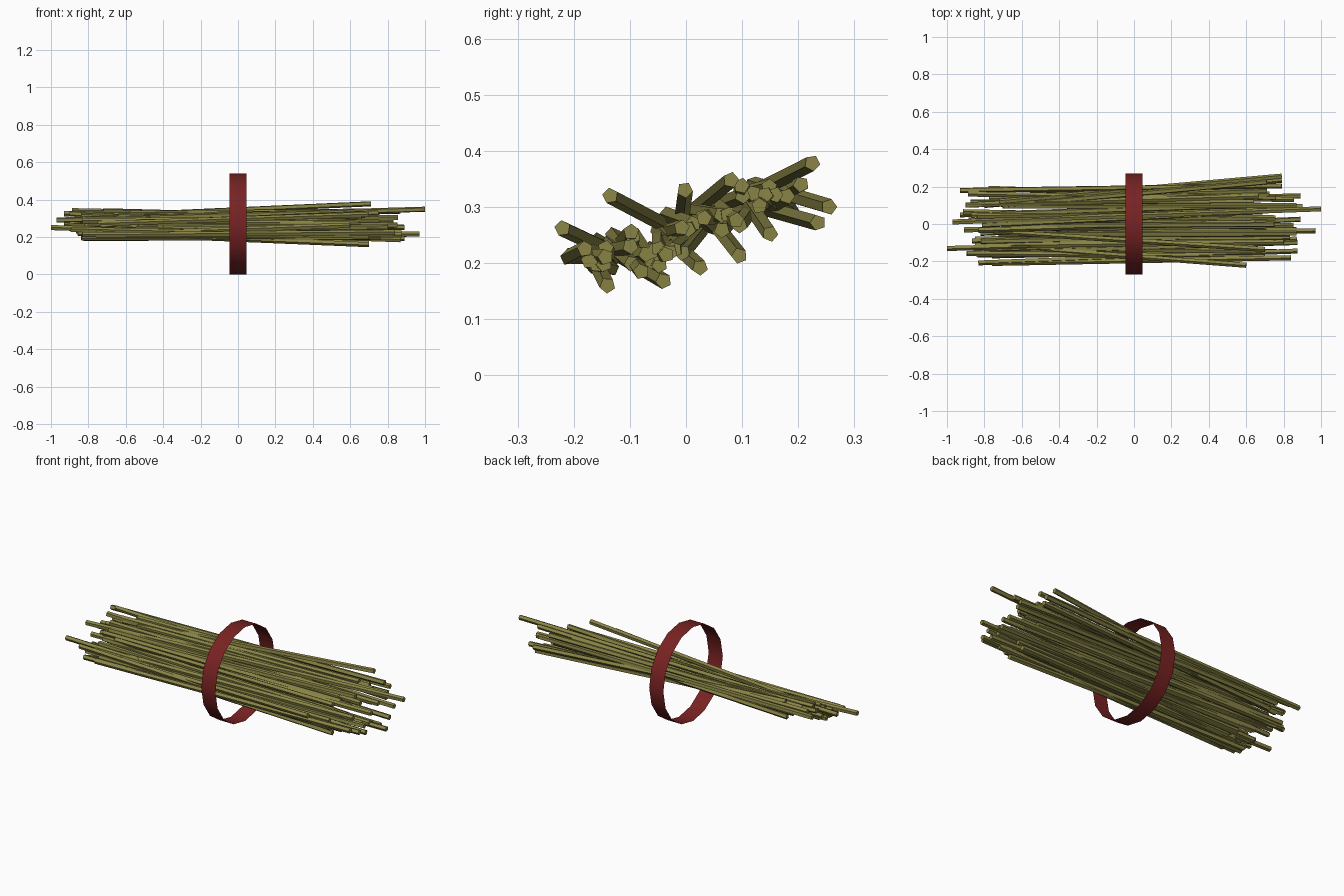
import bpy, bmesh, math, random
from mathutils import Vector, Matrix

if "Cube" in bpy.data.objects:
    bpy.data.objects.remove(bpy.data.objects["Cube"])

random.seed(7)


def material(name, color):
    m = bpy.data.materials.new(name)
    m.diffuse_color = (*color, 1)
    m.use_nodes = True
    m.node_tree.nodes["Principled BSDF"].inputs["Base Color"].default_value = m.diffuse_color
    return m


def add_object(name, bm, mat):
    me = bpy.data.meshes.new(name)
    bm.to_mesh(me)
    bm.free()
    me.materials.append(mat)
    ob = bpy.data.objects.new(name, me)
    bpy.context.collection.objects.link(ob)
    return ob


def add_stick(bm, a, b, r=0.0145):
    a, b = Vector(a), Vector(b)
    d = b - a
    rot = d.to_track_quat('Z', 'Y').to_matrix().to_4x4()
    spin = Matrix.Rotation(random.uniform(0, math.tau), 4, 'Z')
    bmesh.ops.create_cone(bm, cap_ends=True, segments=5, radius1=r, radius2=r,
                          depth=d.length,
                          matrix=Matrix.Translation((a + b) / 2) @ rot @ spin)


# Band: open thin hoop around the x axis
bm = bmesh.new()
bmesh.ops.create_cone(bm, cap_ends=False, segments=16, radius1=0.27, radius2=0.27,
                      depth=0.09,
                      matrix=Matrix.Translation((0, 0, 0.27)) @ Matrix.Rotation(math.pi / 2, 4, 'Y'))
for f in bm.faces:
    f.smooth = True
add_object("band", bm, material("band_red", (0.19, 0.016, 0.016)))

# Splayed outer sticks: left end, right end
splayed = [
    ((-0.70, 0.10, 0.315), (0.71, 0.225, 0.378)),
    ((-0.72, 0.12, 0.340), (0.79, 0.255, 0.300)),
    ((-0.80, 0.10, 0.310), (0.79, 0.235, 0.272)),
    ((-0.93, 0.18, 0.325), (0.79, 0.205, 0.340)),
    ((-0.90, 0.10, 0.325), (0.89, 0.150, 0.252)),
    ((-0.97, 0.01, 0.290), (1.00, 0.080, 0.348)),
    ((-0.93, 0.05, 0.270), (0.90, 0.095, 0.213)),
    ((-0.82, -0.05, 0.260), (0.89, 0.025, 0.192)),
    ((-0.85, -0.08, 0.225), (0.97, -0.035, 0.215)),
    ((-1.00, -0.13, 0.250), (0.87, -0.080, 0.185)),
    ((-0.76, -0.12, 0.215), (0.70, -0.040, 0.168)),
    ((-0.76, -0.17, 0.220), (0.70, -0.140, 0.160)),
    ((-0.70, -0.12, 0.215), (0.60, -0.220, 0.262)),
    ((-0.75, -0.04, 0.270), (0.70, -0.135, 0.320)),
    ((-0.70, -0.01, 0.270), (0.75, -0.002, 0.330)),
    ((-0.76, -0.21, 0.210), (0.84, -0.180, 0.225)),
]
bm = bmesh.new()
for a, b in splayed:
    add_stick(bm, a, b)

# Remaining sticks fill a slanted sheet
n = 36
for i in range(n):
    y = -0.18 + 0.35 * (i + 0.5) / n
    z = 0.265 + 0.34 * y + random.uniform(-0.025, 0.025)
    dy = random.uniform(-0.025, 0.035)
    dz = random.uniform(-0.03, 0.02)
    add_stick(bm, (random.uniform(-0.92, -0.70), y - dy, z - dz * 0.6),
              (random.uniform(0.62, 0.88), y + dy, z + dz))
add_object("sticks", bm, material("stick_olive", (0.25, 0.23, 0.06)))
